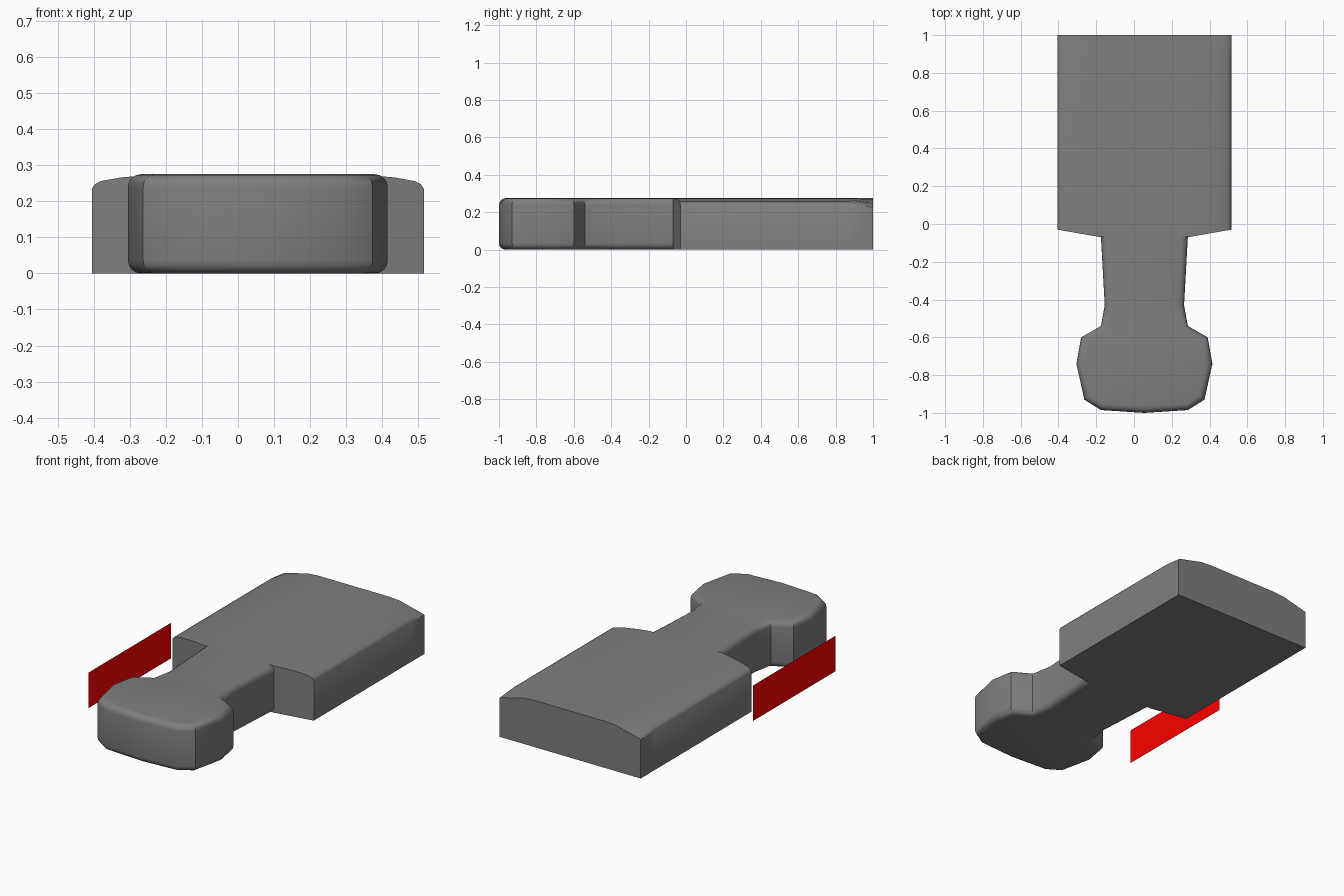
import bpy, bmesh, math

if "Cube" in bpy.data.objects:
    bpy.data.objects.remove(bpy.data.objects["Cube"])

CX = 0.055   # symmetry line of the grey parts
TOP = 0.275


def material(name, rgb):
    mat = bpy.data.materials.new(name)
    mat.diffuse_color = (*rgb, 1)
    mat.use_nodes = True
    mat.node_tree.nodes["Principled BSDF"].inputs["Base Color"].default_value = mat.diffuse_color
    return mat


dark = material("dark_grey", (0.21, 0.21, 0.21))
red = material("red", (1.0, 0.0, 0.0))


def finish(name, bm, mat, angle=0):
    bmesh.ops.recalc_face_normals(bm, faces=bm.faces)
    mesh = bpy.data.meshes.new(name)
    bm.to_mesh(mesh)
    bm.free()
    mesh.materials.append(mat)
    ob = bpy.data.objects.new(name, mesh)
    bpy.context.collection.objects.link(ob)
    if angle:
        bpy.ops.object.select_all(action='DESELECT')
        bpy.context.view_layer.objects.active = ob
        ob.select_set(True)
        bpy.ops.object.shade_smooth_by_angle(angle=math.radians(angle))


# Broad body: columns of (offset from centre, top height, top height at the back end)
half = [(0.23, 0.275, 0.275), (0.30, 0.273, 0.27), (0.38, 0.266, 0.25),
        (0.435, 0.256, 0.237), (0.452, 0.247, 0.232), (0.46, 0.235, 0.228)]
cols = [(-d, a, b) for d, a, b in reversed(half)] + [(0, TOP, TOP)] + half
bm = bmesh.new()
rows = []
for i in range(3):
    row = []
    for d, z_main, z_back in cols:
        front = -0.07 + 0.04 * max(0, (abs(d) - 0.23) / 0.23)
        y = (front, 0.88, 1.0)[i]
        z = z_back if i == 2 else z_main
        row.append((bm.verts.new((CX + d, y, 0)), bm.verts.new((CX + d, y, z))))
    rows.append(row)
for r, s in zip(rows, rows[1:]):
    for k in range(len(cols) - 1):
        for j in (0, 1):                                # underside and top
            bm.faces.new((r[k][j], r[k + 1][j], s[k + 1][j], s[k][j]))
    for k in (0, -1):                                   # side walls
        bm.faces.new((r[k][0], r[k][1], s[k][1], s[k][0]))
for r in (rows[0], rows[-1]):                           # front and back walls
    for a, b in zip(r, r[1:]):
        bm.faces.new((a[0], b[0], b[1], a[1]))
finish("body", bm, dark, 42)

# Narrow neck with widened rounded head, from one mirrored outline
side = [(0.23, -0.07), (0.21, -0.43), (0.23, -0.54), (0.335, -0.60),
        (0.36, -0.74), (0.318, -0.93), (0.23, -0.985)]
outline = side + [(0, -1.0)] + [(-x, y) for x, y in reversed(side)]
bm = bmesh.new()
base = bm.faces.new([bm.verts.new((CX + x, y, 0)) for x, y in outline])
ext = bmesh.ops.extrude_face_region(bm, geom=[base], use_keep_orig=True)
for v in ext['geom']:
    if isinstance(v, bmesh.types.BMVert):
        v.co.z = TOP
bmesh.ops.recalc_face_normals(bm, faces=bm.faces)
rim = [e for e in bm.edges
       if abs(e.verts[0].co.z - e.verts[1].co.z) < 1e-5
       and min(v.co.y for v in e.verts) < -0.1]
bmesh.ops.bevel(bm, geom=rim, offset=0.035, segments=4, profile=0.5, affect='EDGES')
finish("neck_and_head", bm, dark, 28)

# Thin red panel standing beside the neck
bm = bmesh.new()
bm.faces.new([bm.verts.new((-0.52, y, z)) for y, z in
              ((-0.65, 0.033), (0.12, 0.033), (0.12, 0.242), (-0.65, 0.242))])
finish("side_panel", bm, red)
